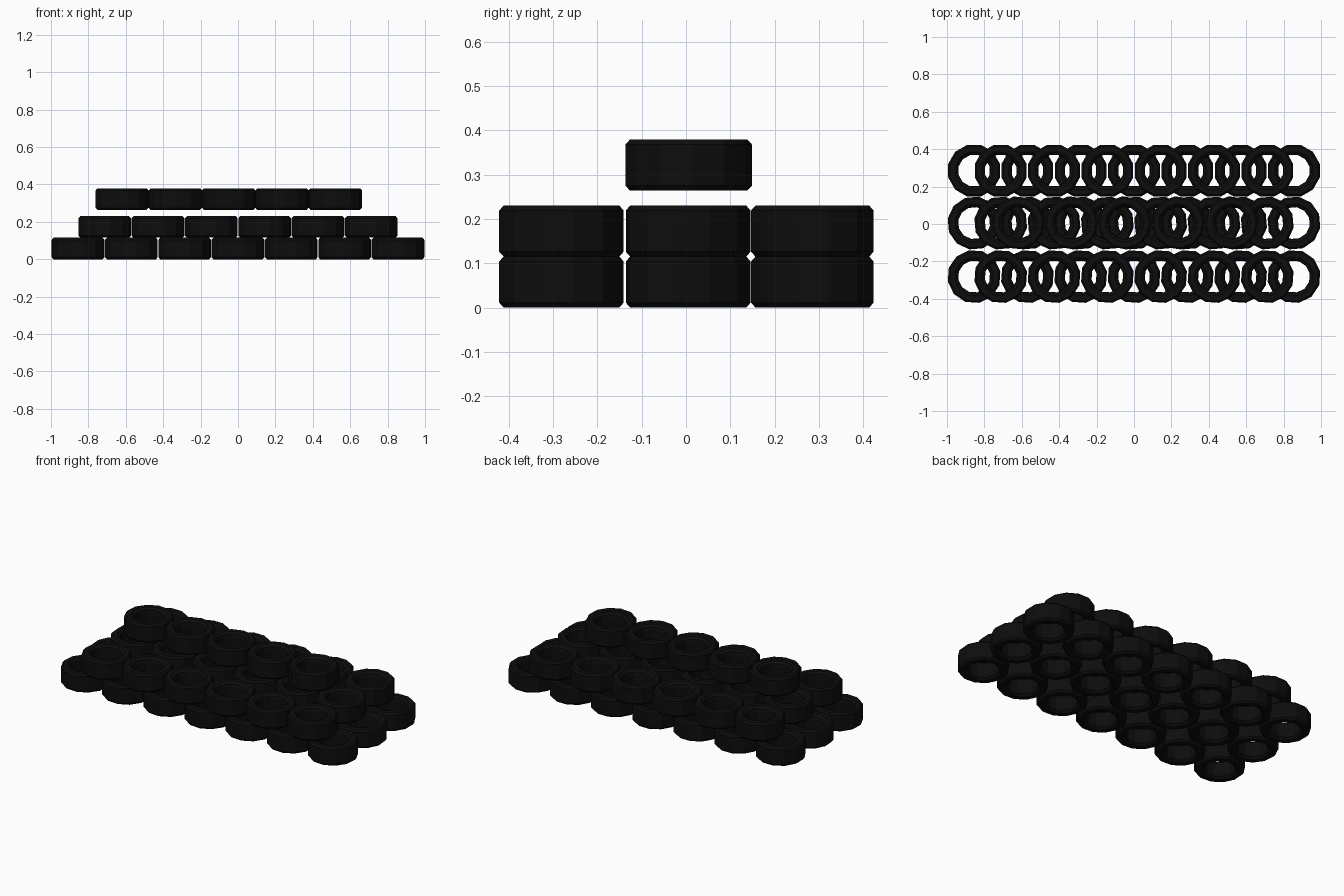
import bpy, math, random

if "Cube" in bpy.data.objects:
    bpy.data.objects.remove(bpy.data.objects["Cube"])

random.seed(4)
SIDES = 12
R = 0.143      # outer radius, also sets spacing
H = 0.115      # tyre height
STEP = 0.285

# closed cross-section (radius, height) of one tyre
PROFILE = [(R, 0.011), (R, H - 0.011), (R - 0.010, H), (0.104, H),
           (0.089, H - 0.012), (0.086, H - 0.03), (0.086, 0.03),
           (0.089, 0.012), (0.104, 0), (R - 0.010, 0)]

rubber = bpy.data.materials.new("black_rubber")
rubber.diffuse_color = (0.004, 0.004, 0.004, 1)
rubber.use_nodes = True
rubber.node_tree.nodes["Principled BSDF"].inputs["Base Color"].default_value = rubber.diffuse_color


def tyre_mesh():
    n = len(PROFILE)
    verts, faces = [], []
    for i in range(SIDES):
        a = 2 * math.pi * i / SIDES
        verts += [(r * math.cos(a), r * math.sin(a), z) for r, z in PROFILE]
        j = (i + 1) % SIDES
        for k in range(n):
            m = (k + 1) % n
            faces.append((i * n + k, j * n + k, j * n + m, i * n + m))
    mesh = bpy.data.meshes.new("tyre")
    mesh.from_pydata(verts, [], faces)
    mesh.materials.append(rubber)
    return mesh


mesh = tyre_mesh()


def tyre_row(name, count, cx, y, z, turn, jitter=0):
    for i in range(count):
        ob = bpy.data.objects.new(f"{name}_tyre_{i + 1}", mesh)
        ob.location = (cx + (i - (count - 1) / 2) * STEP, y, z)
        ob.rotation_euler.z = math.radians(turn + random.uniform(-jitter, jitter))
        bpy.context.collection.objects.link(ob)


# two full layers, the upper one shifted by half a tyre
for row, (y, turn) in enumerate([(-0.281, 11), (0.005, 20), (0.285, 15)]):
    tyre_row(f"bottom_row_{row + 1}", 7, 0, y, 0, turn)
    tyre_row(f"middle_row_{row + 1}", 6, 0, y, H, turn)

# single raised row on top
tyre_row("top_row", 5, -0.05, 0.006, 0.264, 5, 6)
